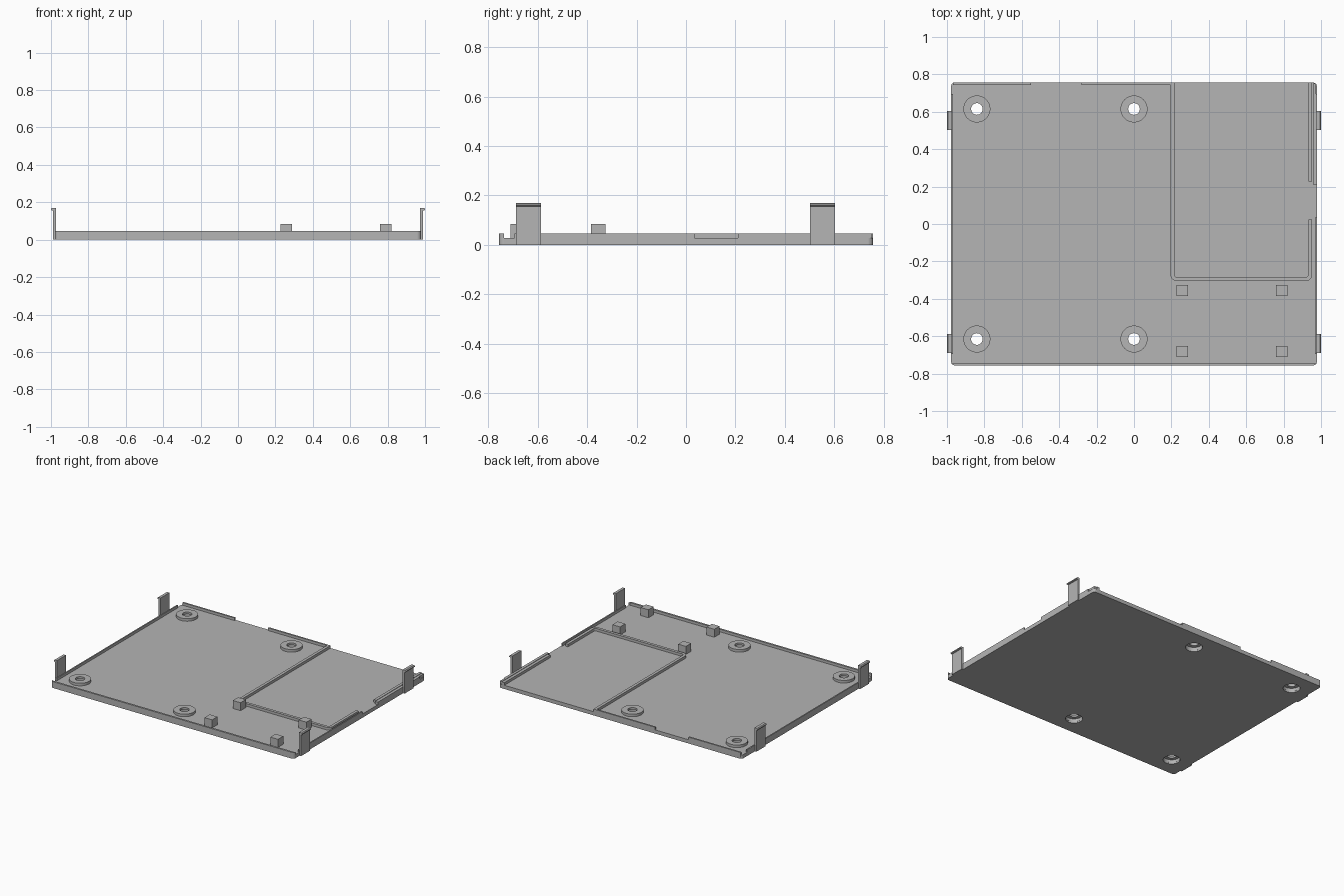
import bpy, bmesh, math
from mathutils import Vector

if "Cube" in bpy.data.objects:
    bpy.data.objects.remove(bpy.data.objects["Cube"], do_unlink=True)

grey = bpy.data.materials.new("plain_grey")
grey.use_nodes = True
colour = (0.46, 0.46, 0.46, 1)
grey.diffuse_color = colour
grey.node_tree.nodes["Principled BSDF"].inputs["Base Color"].default_value = colour

FLOOR, RIM = 0.027, 0.046
SINK = 0.01              # parts start inside the floor slab
BOSSES = [(x, y) for x in (-0.84, 0.0) for y in (-0.615, 0.615)]


def finish(name, bm, smooth=False):
    bmesh.ops.recalc_face_normals(bm, faces=bm.faces)
    mesh = bpy.data.meshes.new(name)
    bm.to_mesh(mesh)
    bm.free()
    mesh.materials.append(grey)
    ob = bpy.data.objects.new(name, mesh)
    bpy.context.collection.objects.link(ob)
    if smooth:
        bpy.ops.object.select_all(action='DESELECT')
        ob.select_set(True)
        bpy.context.view_layer.objects.active = ob
        bpy.ops.object.shade_smooth_by_angle(angle=math.radians(35))
    return ob


def prism(name, outline, z0, z1, axis="z", smooth=False):
    """Extrude an outline along z, or an xz outline along y."""
    bm = bmesh.new()
    place = (lambda p, d: (p[0], p[1], d)) if axis == "z" else (lambda p, d: (p[0], d, p[1]))
    face = bm.faces.new([bm.verts.new(place(p, z0)) for p in outline])
    ext = bmesh.ops.extrude_face_region(bm, geom=[face])
    shift = Vector(place((0, 0), z1 - z0))
    for v in ext["geom"]:
        if isinstance(v, bmesh.types.BMVert):
            v.co += shift
    return finish(name, bm, smooth)


def box(name, x0, x1, y0, y1, z0, z1):
    return prism(name, [(x0, y0), (x1, y0), (x1, y1), (x0, y1)], z0, z1)


def arc(cx, cy, r, start, end, steps=6):
    return [(cx + r * math.cos(math.radians(start + (end - start) * i / steps)),
             cy + r * math.sin(math.radians(start + (end - start) * i / steps)))
            for i in range(steps + 1)]


# Floor slab with rounded corners
W, D, R = 0.978, 0.756, 0.02
outline = []
for sx, sy, a in ((1, 1, 0), (-1, 1, 90), (-1, -1, 180), (1, -1, 270)):
    outline += arc(sx * (W - R), sy * (D - R), R, a, a + 90)
floor = prism("floor", outline, 0, FLOOR)

# Screw openings through the floor
bm = bmesh.new()
for x, y in BOSSES:
    made = bmesh.ops.create_cone(bm, cap_ends=True, segments=40, radius1=0.056,
                                 radius2=0.056, depth=0.2)
    bmesh.ops.translate(bm, verts=made["verts"], vec=(x, y, 0))
cutter = finish("hole_cutter", bm)
cutter.hide_render = True
cut = floor.modifiers.new("holes", 'BOOLEAN')
cut.object = cutter
cut.solver = 'EXACT'
bpy.context.view_layer.objects.active = floor
bpy.ops.object.modifier_apply(modifier=cut.name)
bpy.data.objects.remove(cutter, do_unlink=True)

# Counterbored screw bosses, lathed from a profile
for x, y in BOSSES:
    profile = [(0.0555, SINK), (0.0555, 0.031), (0.031, 0.031),
               (0.031, RIM), (0.072, RIM), (0.072, SINK)]
    bm = bmesh.new()
    verts = [bm.verts.new((r, 0, z)) for r, z in profile]
    edges = [bm.edges.new((verts[i - 1], verts[i])) for i in range(len(verts))]
    bmesh.ops.spin(bm, geom=verts + edges, cent=(0, 0, 0), axis=(0, 0, 1),
                   angle=math.tau, steps=40)
    bmesh.ops.remove_doubles(bm, verts=bm.verts, dist=0.0005)
    bmesh.ops.translate(bm, verts=bm.verts, vec=(x, y, 0))
    finish("screw_boss", bm, True)

# Front rim with rounded ends
prism("front_rim", [(-W, -D + R)] + arc(-W + R, -D + R, R, 180, 270)[1:]
      + arc(W - R, -D + R, R, 270, 360)[:-1] + [(W, -D + R), (W - 0.006, -0.742),
      (-W + 0.006, -0.742)], SINK, RIM)

# Back rim in two lengths
box("back_rim_corner", -W + 0.01, -0.55, 0.744, D, SINK, RIM)
box("back_rim_middle", -0.28, 0.2, 0.744, D, SINK, RIM)

# Thin side rims, the left one interrupted by an opening
box("right_rim", -W, -0.969, -0.695, 0.695, SINK, RIM)
box("left_rim_front", 0.969, W, -0.695, 0.035, SINK, RIM)
box("left_rim_back", 0.965, W, 0.21, 0.695, SINK, RIM)
box("left_rim_liner", 0.957, 0.972, 0.21, 0.75, SINK, RIM)

# Compartment wall wrapping the rear left area
x0, x1, y0, t, r = 0.195, 0.953, -0.305, 0.021, 0.035
outer = ([(x0, D)] + arc(x0 + r, y0 + r, r, 180, 270)
         + arc(x1 - r, y0 + r, r, 270, 360) + [(x1, 0.025)])
inner = ([(x0 + t, D)] + arc(x0 + r, y0 + r, r - t, 180, 270)
         + arc(x1 - r, y0 + r, r - t, 270, 360) + [(x1 - t, 0.025)])
prism("compartment_wall", outer + inner[::-1], SINK, RIM)
box("compartment_wall_back", x1 - t, x1, 0.228, D, SINK, RIM)

# Support blocks
for x in (0.259, 0.789):
    for y in (-0.355, -0.681):
        box("support_block", x - 0.031, x + 0.031, y - 0.03, y + 0.03, SINK, 0.085)

# Side clips with outward hooks
for side in (-1, 1):
    for y in (-0.638, 0.553):
        hook = [(0.97, 0), (0.99, 0), (0.99, 0.155), (1.0, 0.158),
                (1.0, 0.165), (0.994, 0.17), (0.974, 0.17), (0.974, 0.046), (0.97, 0.046)]
        prism("side_clip", [(side * x, z) for x, z in hook], y - 0.051, y + 0.051, "y")
